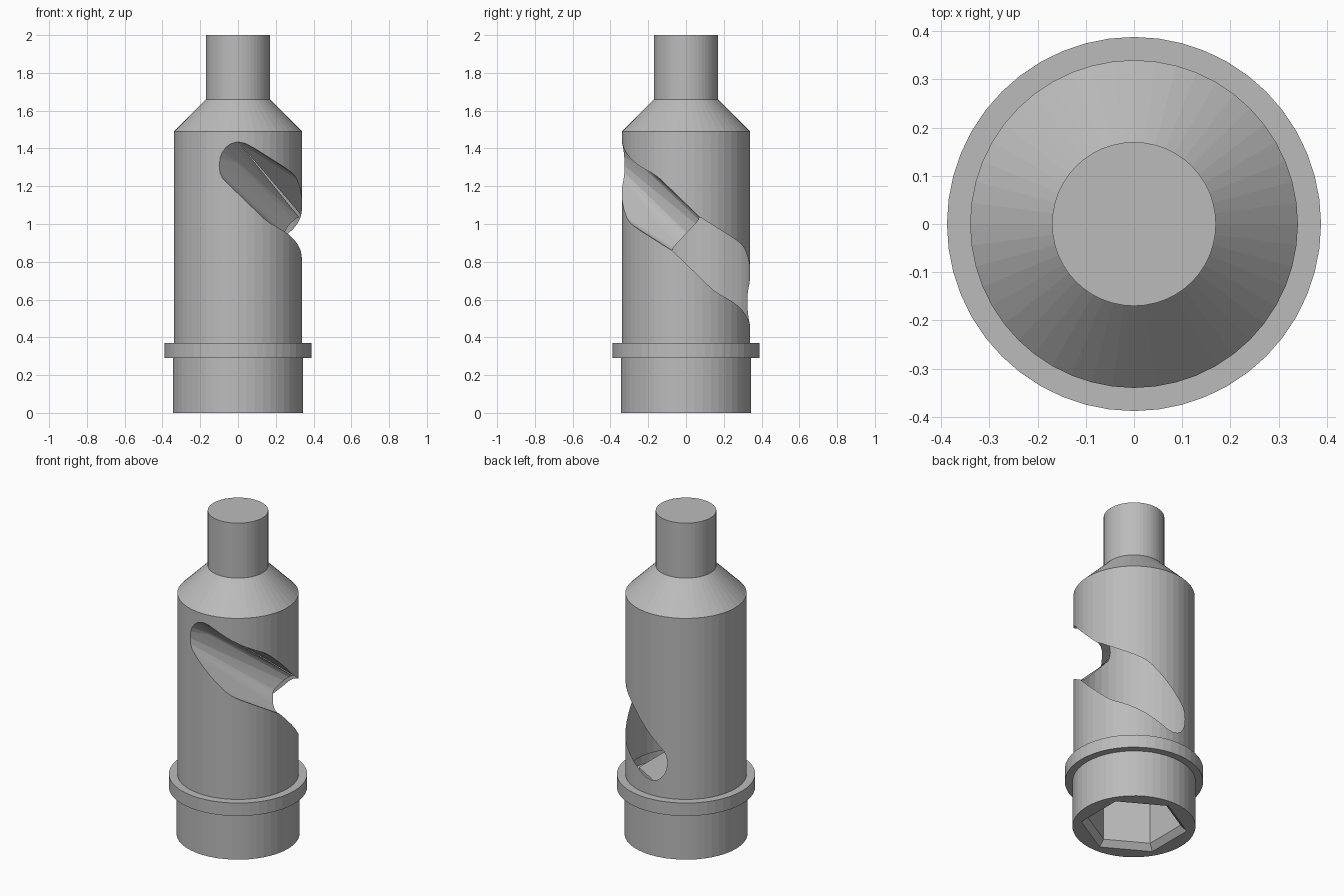
import bpy, bmesh
from math import sin, cos, pi, radians
from mathutils import Vector

if "Cube" in bpy.data.objects:
    bpy.data.objects.remove(bpy.data.objects["Cube"])

SIDES = 48

metal = bpy.data.materials.new("plain_grey")
grey = (0.5, 0.5, 0.5, 1)
metal.use_nodes = True
metal.diffuse_color = grey
metal.node_tree.nodes["Principled BSDF"].inputs["Base Color"].default_value = grey


def make_object(name, bm):
    bmesh.ops.recalc_face_normals(bm, faces=bm.faces)
    mesh = bpy.data.meshes.new(name)
    bm.to_mesh(mesh)
    bm.free()
    obj = bpy.data.objects.new(name, mesh)
    bpy.context.collection.objects.link(obj)
    mesh.materials.append(metal)
    return obj


def stacked_rings(name, profile, sides, turn=0.0):
    """Closed solid from (radius, height) rings."""
    bm = bmesh.new()
    rings = []
    for r, z in profile:
        angles = [turn + 2 * pi * i / sides for i in range(sides)]
        rings.append([bm.verts.new((r * cos(a), r * sin(a), z)) for a in angles])
    for low, high in zip(rings, rings[1:]):
        for i in range(sides):
            j = (i + 1) % sides
            bm.faces.new((low[i], low[j], high[j], high[i]))
    bm.faces.new(rings[0])
    bm.faces.new(rings[-1])
    return make_object(name, bm)


def bit_points(angle, z, sides=20):
    """Outline of a radial countersink bit pointing at the axis."""
    out = Vector((cos(angle), sin(angle), 0))
    side = Vector((-sin(angle), cos(angle), 0))
    up = Vector((0, 0, 1))
    for reach, r in ((0.26, 0.022), (0.34, 0.115), (0.62, 0.115)):
        for i in range(sides):
            a = 2 * pi * i / sides
            yield out * reach + side * r * cos(a) + up * (z + r * sin(a))


def groove_cutter(start, end):
    """Convex sweep between two bit positions."""
    bm = bmesh.new()
    for angle, z in (start, end):
        for p in bit_points(angle, z):
            bm.verts.new(p)
    hull = bmesh.ops.convex_hull(bm, input=bm.verts)
    loose = [v for v in bm.verts if not v.link_faces]
    bmesh.ops.delete(bm, geom=loose, context='VERTS')
    return make_object("groove_cutter", bm)


def cut(target, cutter):
    mod = target.modifiers.new("cut", 'BOOLEAN')
    mod.operation = 'DIFFERENCE'
    mod.solver = 'EXACT'
    mod.object = cutter
    bpy.context.view_layer.objects.active = target
    bpy.ops.object.modifier_apply(modifier=mod.name)
    bpy.data.objects.remove(cutter)


# Turned body: base, collar, barrel, shoulder and shank
body = stacked_rings("socket_body", [
    (0.345, 0), (0.345, 0.29), (0.388, 0.29), (0.388, 0.37),
    (0.34, 0.37), (0.34, 1.49), (0.17, 1.66), (0.17, 2)], SIDES)

# Hexagonal socket with a chamfered mouth
cut(body, stacked_rings("hex_cutter", [
    (0.34, -0.04), (0.30, 0), (0.265, 0.035), (0.265, 0.4)], 6, pi / 2))

# Descending groove in two quarter turns, front to back around the left side
stops = [(radians(-90 + 90 * i), 1.32 - 0.372 * i) for i in range(3)]
for start, end in zip(stops, stops[1:]):
    cut(body, groove_cutter(start, end))
